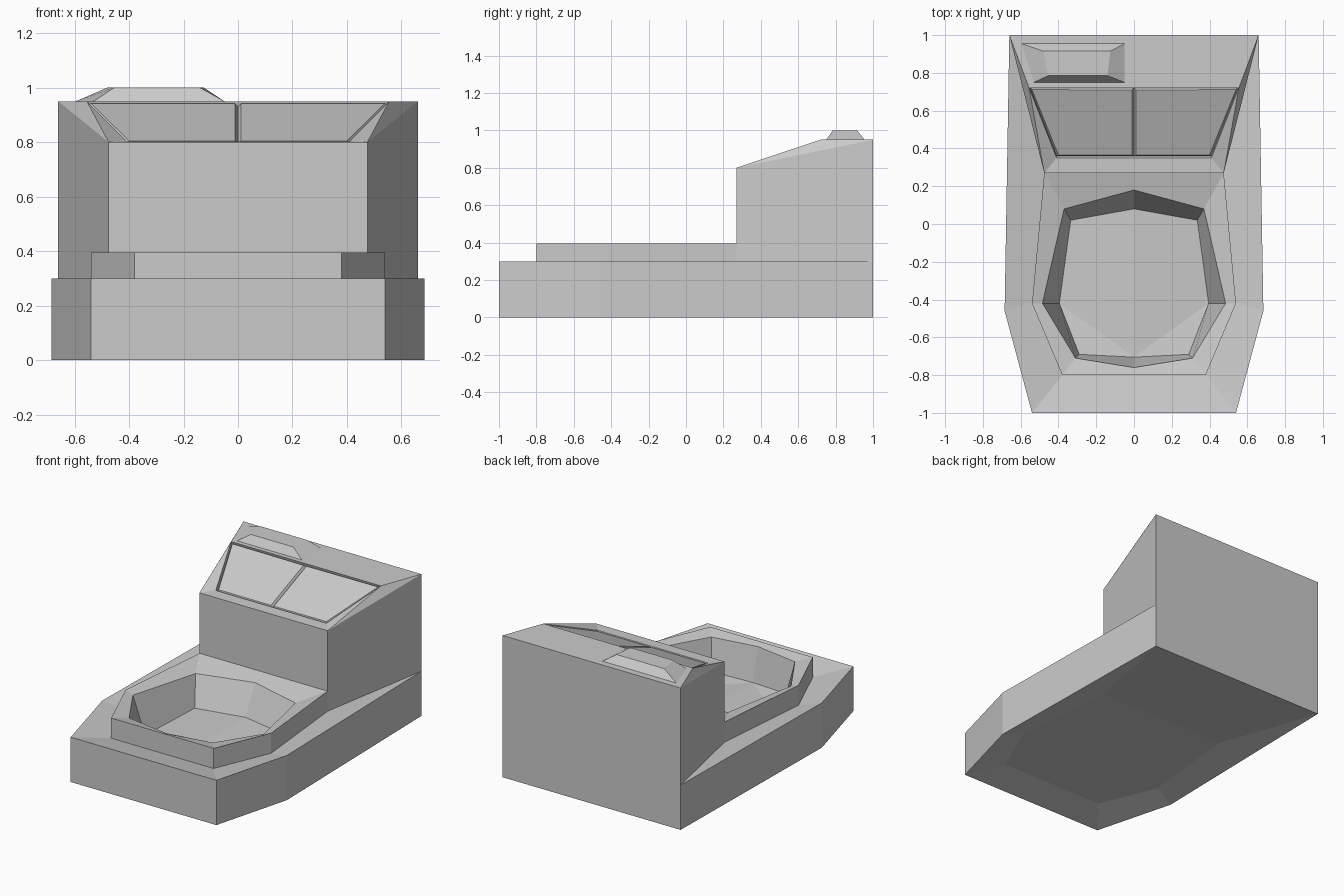
import bpy, bmesh

if "Cube" in bpy.data.objects:
    bpy.data.objects.remove(bpy.data.objects["Cube"])


def new_object(name, bm):
    bmesh.ops.recalc_face_normals(bm, faces=bm.faces[:])
    mesh = bpy.data.meshes.new(name)
    bm.to_mesh(mesh)
    bm.free()
    obj = bpy.data.objects.new(name, mesh)
    bpy.context.collection.objects.link(obj)
    return obj


def row(bm, outline, z):
    """Right-hand chain of verts; z is one height or one per point."""
    zs = z if isinstance(z, (list, tuple)) else [z] * len(outline)
    return [bm.verts.new((x, y, h)) for (x, y), h in zip(outline, zs)]


def strip(bm, a, b):
    for i in range(len(a) - 1):
        bm.faces.new((a[i], a[i + 1], b[i + 1], b[i]))


# Right half of the body, each chain running front centre to back centre
bm = bmesh.new()
outer = [(0, -1), (0.54, -1), (0.685, -0.46), (0.66, 1), (0, 1)]
tier = [(0, -0.8), (0.38, -0.8), (0.54, -0.42), (0.475, 0.27), (0, 0.27)]
hole = [(0, -0.76), (0.31, -0.71), (0.485, -0.42), (0.37, 0.08), (0, 0.18)]
floor = [(0, -0.705), (0.29, -0.69), (0.395, -0.42), (0.335, 0.02), (0, 0.08)]

bottom = row(bm, outer, 0)
recess = row(bm, tier, 0.045)
ledge = row(bm, outer[:4], 0.3)
foot = row(bm, tier[:4], 0.26)
top = row(bm, tier, 0.395)
rim = row(bm, hole, (0.38, 0.38, 0.375, 0.36, 0.36))
basin = row(bm, floor, (0.16, 0.16, 0.13, 0.16, 0.165))

# Hollowed underside, base wall, dished ledge, tier wall, rim and basin
strip(bm, bottom, recess)
bm.faces.new(recess)
strip(bm, bottom[:4], ledge)
strip(bm, ledge, foot)
strip(bm, foot, top[:4])
strip(bm, top, rim)
strip(bm, rim, basin)
bm.faces.new((basin[0], basin[1], basin[2]))
bm.faces.new((basin[0], basin[2], basin[3], basin[4]))

# Upright back block with a sloping panel
f, mf = row(bm, [(0.475, 0.27), (0, 0.27)], 0.8)
w, mw = row(bm, [(0.41, 0.35), (0, 0.35)], 0.803)
c, mc = row(bm, [(0.555, 0.72), (0, 0.72)], 0.95)
b, mb = row(bm, [(0.66, 1), (0, 1)], 0.95)
bm.faces.new((foot[3], ledge[3], b, f, top[3]))
bm.faces.new((bottom[3], ledge[3], b, mb, bottom[4]))
bm.faces.new((top[3], f, mf, top[4]))
bm.faces.new((f, w, mw, mf))
bm.faces.new((f, b, c))
bm.faces.new((f, c, w))
bm.faces.new((c, b, mb, mc))
bm.faces.new((w, c, mc, mw))

# Complete the left half
half = bm.verts[:] + bm.edges[:] + bm.faces[:]
bmesh.ops.mirror(bm, geom=half, axis='X', merge_dist=0.0005)
bmesh.ops.remove_doubles(bm, verts=bm.verts[:], dist=0.0005)
bmesh.ops.recalc_face_normals(bm, faces=bm.faces[:])

# Two panes set in a grooved frame on the slope
panes = [p for p in bm.faces
         if 0.5 < p.calc_center_median().y < 0.6
         and p.calc_center_median().z > 0.82
         and len(p.verts) == 4]
bmesh.ops.inset_region(bm, faces=panes, thickness=0.003, depth=-0.022)
bmesh.ops.inset_individual(bm, faces=panes, thickness=0.015, depth=0.018)
new_object("body", bm)

# Bevelled pad on the back block
bm = bmesh.new()
low = row(bm, [(-0.53, 0.75), (-0.05, 0.75), (-0.05, 0.955), (-0.595, 0.955)], 0.95)
high = row(bm, [(-0.455, 0.785), (-0.14, 0.785), (-0.125, 0.915), (-0.48, 0.915)], 1.0)
strip(bm, low + low[:1], high + high[:1])
bm.faces.new(high)
new_object("top_pad", bm)
